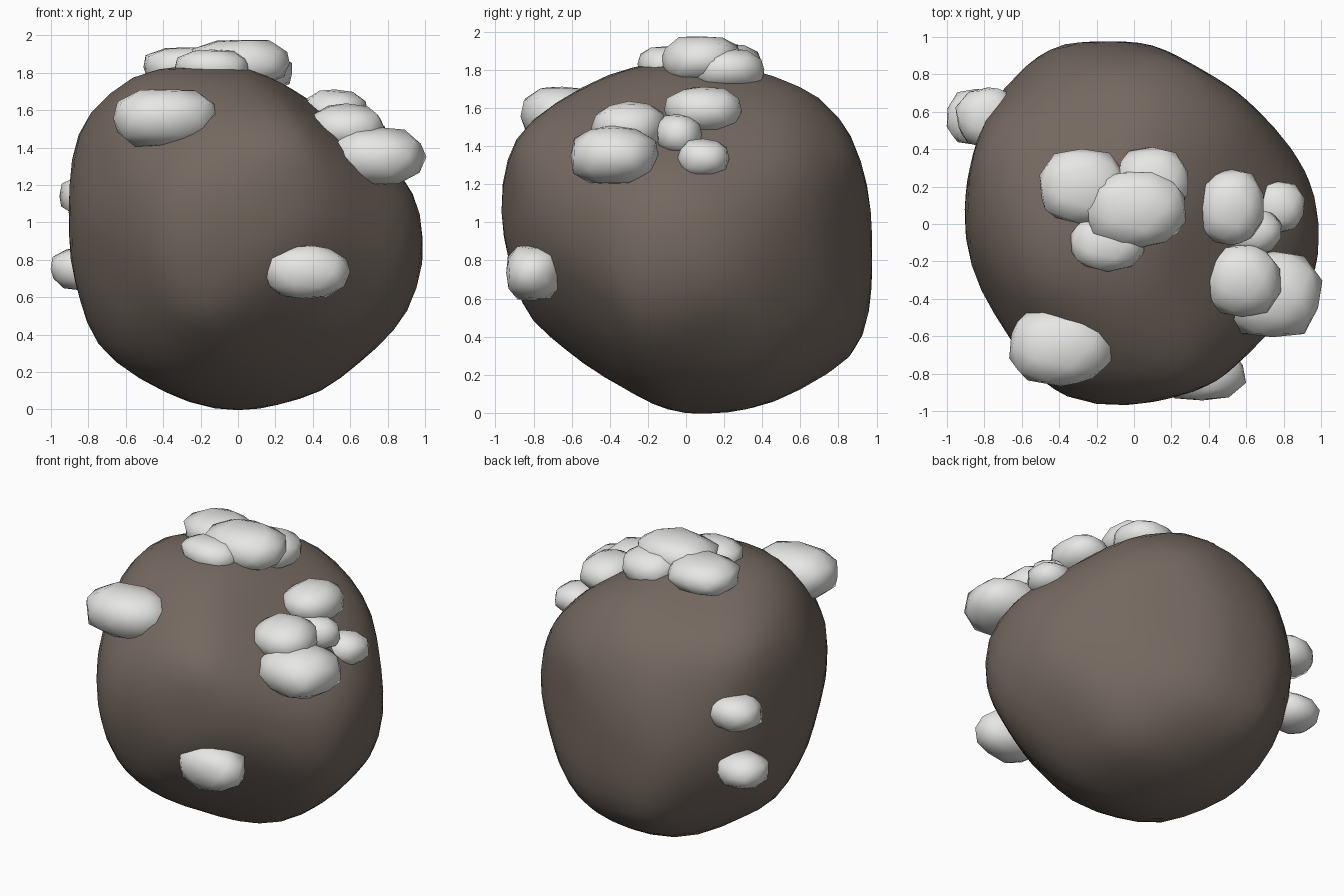
import bpy
import bmesh
import random
from math import sin, cos, radians
from mathutils import Vector

random.seed(4)

cube = bpy.data.objects.get("Cube")
if cube:
    bpy.data.objects.remove(cube, do_unlink=True)


def make_material(name, colour):
    material = bpy.data.materials.new(name)
    material.use_nodes = True
    material.diffuse_color = (*colour, 1)
    shader = material.node_tree.nodes["Principled BSDF"]
    shader.inputs["Base Color"].default_value = (*colour, 1)
    shader.inputs["Roughness"].default_value = 0.9
    return material


brown = make_material("brown_stone", (0.175, 0.14, 0.117))
pale = make_material("pale_grey", (0.8, 0.8, 0.78))


def make_object(name, bm, material):
    bmesh.ops.recalc_face_normals(bm, faces=bm.faces)
    for face in bm.faces:
        face.smooth = True
    mesh = bpy.data.meshes.new(name)
    bm.to_mesh(mesh)
    bm.free()
    mesh.materials.append(material)
    obj = bpy.data.objects.new(name, mesh)
    bpy.context.collection.objects.link(obj)


def outline_planes(azimuth, elevation, outline):
    """Bounding planes that wrap an outline drawn across one direction."""
    a, e = radians(azimuth), radians(elevation)
    right = Vector((cos(a), sin(a), 0))
    up = Vector((-sin(a) * sin(e), cos(a) * sin(e), cos(e)))
    planes = []
    for step in range(24):
        t = radians(step * 15)
        reach = max(u * cos(t) + v * sin(t) for u, v in outline)
        planes.append((right * cos(t) + up * sin(t), reach + .008))
    return planes


# Boulder outlines, measured from a point one unit above the ground
planes = outline_planes(0, 0, [
    (-.47, .82), (-.7, .75), (-.83, .56), (-.9, -.05), (-.83, -.4), (-.78, -.63),
    (-.65, -.8), (-.22, -.97), (0, -1), (.32, -.94), (.56, -.85), (.75, -.67),
    (.9, -.5), (.97, -.3), (.99, -.05), (.93, .2), (.4, .66), (.25, .77), (0, .83)])
planes += outline_planes(90, 0, [
    (-.2, .83), (-.55, .7), (-.91, .43), (-.97, .2), (-.95, -.1), (-.84, -.5),
    (-.7, -.66), (-.12, -.98), (.1, -1), (.28, -.99), (.7, -.86), (.89, -.7),
    (.95, -.5), (.97, -.25), (.9, .37), (.81, .55), (.66, .71), (.42, .79)])
planes += outline_planes(0, 90, [
    (-.45, .95), (.08, .97), (.34, .83), (.6, .65), (.9, .36), (.98, .1),
    (.99, -.22), (.9, -.4), (.4, -.87), (.1, -.95), (-.2, -.97), (-.5, -.88),
    (-.82, -.4), (-.9, 0), (-.9, .2), (-.82, .47), (-.67, .8)])
planes += outline_planes(35, 25, [
    (-.51, .85), (-.71, .65), (-.88, .13), (-.89, -.23), (-.77, -.55), (-.63, -.71),
    (.08, -.98), (.26, -.97), (.4, -.91), (.68, -.7), (.86, -.53), (.92, -.13),
    (.86, .35), (.69, .61), (.4, .87)])
planes += outline_planes(215, 25, [
    (-.92, .05), (-.85, .3), (-.4, .64), (.09, .85), (.31, .83), (.55, .75),
    (.74, .53), (.89, .35), (.89, .13), (.83, -.25), (.73, -.55), (.51, -.87),
    (.06, -1.05), (-.11, -1.06), (-.42, -.98), (-.68, -.81), (-.82, -.52),
    (-.85, -.27)])
planes += outline_planes(135, -22, [
    (-.94, .04), (-.89, .25), (-.27, .69), (.19, .85), (.4, .86), (.61, .75),
    (.81, .57), (.91, .41), (1.01, -.12), (.82, -.6), (.53, -.85), (.09, -.98),
    (-.3, -.86), (-.55, -.67), (-.8, -.33), (-.9, -.18)])

# Boulder: a sphere pushed out until it meets the nearest plane
core = Vector((.03, 0, -.08))
bm = bmesh.new()
bmesh.ops.create_icosphere(bm, subdivisions=4, radius=1)
for v in bm.verts:
    d = v.co.normalized()
    v.co = core + d * min((h - n.dot(core)) / n.dot(d)
                          for n, h in planes if n.dot(d) > .05)
for _ in range(2):
    bmesh.ops.smooth_vert(bm, verts=bm.verts, factor=.5,
                          use_axis_x=True, use_axis_y=True, use_axis_z=True)
bmesh.ops.translate(bm, verts=bm.verts, vec=(0, 0, 1))
make_object("boulder", bm, brown)


def make_lump(name, centre, size):
    """A slightly uneven, blunt pebble half sunk into the boulder."""
    bm = bmesh.new()
    bmesh.ops.create_icosphere(bm, subdivisions=2, radius=1)
    for v in bm.verts:
        blunt = sum(abs(p) ** 2.6 for p in v.co) ** (-1 / 2.6)
        bump = blunt * random.uniform(.95, 1.05)
        v.co = Vector(c + p * s * bump for c, p, s in zip(centre, v.co, size))
    make_object(name, bm, pale)


# Pebbles: name, centre, half sizes
lumps = [
    ("front_upper_lump", (-.39, -.65, 1.555), (.28, .21, .16)),
    ("front_lower_lump", (.365, -.8, .735), (.23, .15, .145)),
    ("side_upper_lump", (-.78, .57, 1.14), (.17, .16, .115)),
    ("side_lower_lump", (-.84, .57, .75), (.16, .15, .11)),
    ("top_back_lump", (-.28, .2, 1.83), (.23, .2, .11)),
    ("top_side_lump", (.1, .22, 1.8), (.2, .19, .11)),
    ("top_main_lump", (.01, .08, 1.85), (.27, .21, .13)),
    ("top_front_lump", (-.14, -.1, 1.83), (.2, .15, .09)),
    ("cluster_large_lump", (.74, -.38, 1.35), (.26, .23, .155)),
    ("cluster_upper_lump", (.58, -.3, 1.5), (.2, .19, .13)),
    ("cluster_back_lump", (.52, .09, 1.59), (.17, .2, .12)),
    ("cluster_middle_lump", (.64, -.04, 1.46), (.15, .12, .105)),
    ("cluster_small_lump", (.77, .09, 1.335), (.14, .135, .1)),
]
for lump in lumps:
    make_lump(*lump)
